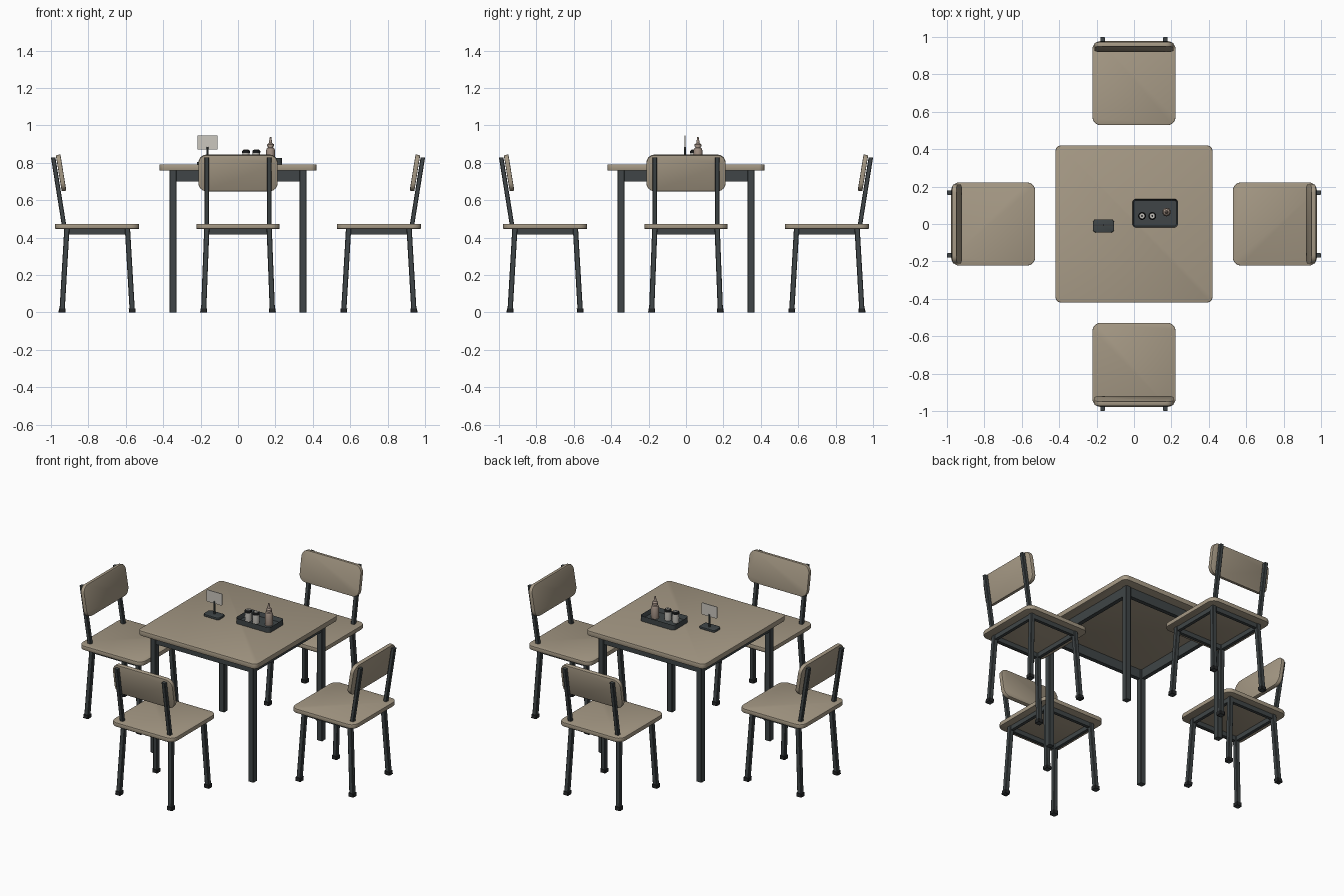
import bpy, bmesh
from math import pi, cos, sin, atan2
from mathutils import Matrix, Vector

if "Cube" in bpy.data.objects:
    bpy.data.objects.remove(bpy.data.objects["Cube"], do_unlink=True)


def material(name, rgb):
    m = bpy.data.materials.new(name)
    m.use_nodes = True
    m.diffuse_color = (*rgb, 1)
    m.node_tree.nodes["Principled BSDF"].inputs["Base Color"].default_value = (*rgb, 1)
    return m


WOOD = material("beige laminate", (0.38, 0.32, 0.235))
METAL = material("dark grey metal", (0.05, 0.06, 0.063))
BLACK = material("black rubber", (0.018, 0.02, 0.021))
CARD = material("pale card", (0.6, 0.57, 0.52))
JAR = material("pale jar", (0.52, 0.5, 0.46))
SAUCE = material("tan bottle", (0.36, 0.28, 0.23))


def finish(name, bm, mat, place=Matrix()):
    bmesh.ops.recalc_face_normals(bm, faces=bm.faces)
    bm.transform(place)
    mesh = bpy.data.meshes.new(name)
    bm.to_mesh(mesh)
    bm.free()
    mesh.materials.append(mat)
    mesh.shade_smooth()
    mesh.set_sharp_from_angle(angle=pi / 6)
    obj = bpy.data.objects.new(name, mesh)
    bpy.context.collection.objects.link(obj)
    return obj


def slab(name, size, radius, mat, place=Matrix(), bevel=0.004, hollow=None):
    """Rounded rectangular board centred on its origin; hollow = (wall, depth)."""
    w, d, h = size
    bm = bmesh.new()
    ring = []
    for k, (sx, sy) in enumerate([(1, 1), (-1, 1), (-1, -1), (1, -1)]):
        for i in range(7):
            a = (k + i / 6) * pi / 2
            ring.append(bm.verts.new((sx * (w / 2 - radius) + radius * cos(a),
                                      sy * (d / 2 - radius) + radius * sin(a), -h / 2)))
    base = bm.faces.new(ring)
    out = bmesh.ops.extrude_face_region(bm, geom=[base])["geom"]
    top = [g for g in out if isinstance(g, bmesh.types.BMFace)][0]
    bmesh.ops.translate(bm, verts=top.verts, vec=(0, 0, h))
    bmesh.ops.recalc_face_normals(bm, faces=bm.faces)
    if hollow:
        bmesh.ops.inset_region(bm, faces=[top], thickness=hollow[0])
        bmesh.ops.translate(bm, verts=top.verts, vec=(0, 0, -hollow[1]))
    elif bevel:
        rims = [e for e in bm.edges if abs(e.verts[0].co.z - e.verts[1].co.z) < 1e-6]
        bmesh.ops.bevel(bm, geom=rims, offset=bevel, segments=2, profile=0.5, affect='EDGES')
    return finish(name, bm, mat, place)


def bar(name, start, end, width, mat, place=Matrix(), depth=None):
    """Square post between two points, with level ends and eased long edges."""
    bm = bmesh.new()
    bmesh.ops.create_cube(bm, size=1)
    for v in bm.verts:
        p = Vector(end if v.co.z > 0 else start)
        v.co = p + Vector((v.co.x * width, v.co.y * (depth or width), 0))
    longs = [e for e in bm.edges if abs(e.verts[0].co.z - e.verts[1].co.z) > 1e-6]
    bmesh.ops.bevel(bm, geom=longs, offset=0.003, segments=1, affect='EDGES')
    return finish(name, bm, mat, place)


def lathe(name, profile, mat, place, steps=24):
    bm = bmesh.new()
    verts = [bm.verts.new((r, 0, z)) for r, z in profile]
    edges = [bm.edges.new(pair) for pair in zip(verts, verts[1:])]
    bmesh.ops.spin(bm, geom=verts + edges, axis=(0, 0, 1), cent=(0, 0, 0),
                   angle=2 * pi, steps=steps, use_duplicate=False)
    bmesh.ops.remove_doubles(bm, verts=bm.verts, dist=1e-5)
    return finish(name, bm, mat, place)


def apron(name, half_x, half_y, z0, z1, thick, place=Matrix()):
    """Four rails under a board."""
    for s in (-1, 1):
        bar(name + "_long", (0, s * half_y, z0), (0, s * half_y, z1),
            2 * half_x, METAL, place, thick)
        bar(name + "_side", (s * half_x, 0, z0), (s * half_x, 0, z1),
            thick, METAL, place, 2 * half_y)


at = Matrix.Translation

# Table
slab("table_top", (0.84, 0.84, 0.032), 0.03, WOOD, at((0, 0, 0.775)))
apron("table_apron", 0.348, 0.348, 0.70, 0.76, 0.026)
for sx in (-1, 1):
    for sy in (-1, 1):
        bar("table_leg", (sx * 0.347, sy * 0.347, 0), (sx * 0.347, sy * 0.347, 0.76), 0.037, METAL)


# Chair, built with its back towards +y, then turned to each side of the table
def chair(turn):
    mid = 0.753
    slab("chair_seat", (0.445, 0.45, 0.027), 0.045, WOOD, turn @ at((0, mid, 0.46)))
    apron("chair_apron", 0.167, 0.163, 0.418, 0.448, 0.02, turn @ at((0, mid, 0)))
    lean = atan2(0.058, 0.357)
    slab("chair_back", (0.424, 0.196, 0.025), 0.045, WOOD,
         turn @ at((0, 0.946, 0.746)) @ Matrix.Rotation(pi / 2 - lean, 4, 'X'))
    for sx in (-1, 1):
        bar("back_upright", (sx * 0.168, 0.93, 0.465), (sx * 0.168, 0.988, 0.828),
            0.024, METAL, turn)
        for sy in (-1, 1):
            top = Vector((sx * 0.167, mid + sy * 0.162, 0.448))
            foot = Vector((sx * 0.184, mid + sy * 0.188, 0))
            bar("chair_leg", foot, top, 0.028, METAL, turn)
            bar("chair_foot", foot, foot.lerp(top, 0.05), 0.036, BLACK, turn)


for quarter in range(4):
    chair(Matrix.Rotation(quarter * pi / 2, 4, 'Z'))

# Condiment tray
TOP = 0.791
slab("condiment_tray", (0.243, 0.153, 0.034), 0.02, METAL,
     at((0.113, 0.058, TOP + 0.017)), hollow=(0.008, 0.026))

# Salt and pepper shakers
for x in (0.043, 0.098):
    spot = at((x, 0.043, TOP + 0.008))
    lathe("shaker_jar", [(0, 0), (0.02, 0), (0.021, 0.03), (0.019, 0.056), (0, 0.056)], JAR, spot)
    lathe("shaker_cap", [(0.02, 0.054), (0.021, 0.056), (0.021, 0.064), (0.017, 0.069),
                         (0, 0.069)], BLACK, spot)
    lathe("shaker_lid_plate", [(0.013, 0.068), (0.013, 0.071), (0.005, 0.071),
                               (0.005, 0.069)], JAR, spot)

# Squeeze bottle
spot = at((0.174, 0.064, TOP + 0.008))
lathe("squeeze_bottle", [(0, 0), (0.022, 0), (0.023, 0.004), (0.023, 0.07), (0.019, 0.08),
                         (0.013, 0.084), (0.013, 0.088)], SAUCE, spot)
lathe("bottle_nozzle", [(0.013, 0.088), (0.018, 0.088), (0.018, 0.1), (0.009, 0.107),
                        (0.004, 0.138), (0, 0.138)], SAUCE, spot)

# Menu card stand
slab("stand_base", (0.112, 0.07, 0.014), 0.016, METAL, at((-0.163, -0.01, TOP + 0.007)), bevel=0.003)
lathe("stand_stem", [(0, 0), (0.005, 0), (0.005, 0.095), (0, 0.095)], METAL,
      at((-0.163, -0.005, TOP)), 12)
slab("stand_card", (0.108, 0.075, 0.005), 0.004, CARD,
     at((-0.163, -0.005, 0.909)) @ Matrix.Rotation(pi / 2, 4, 'X'), bevel=0)
